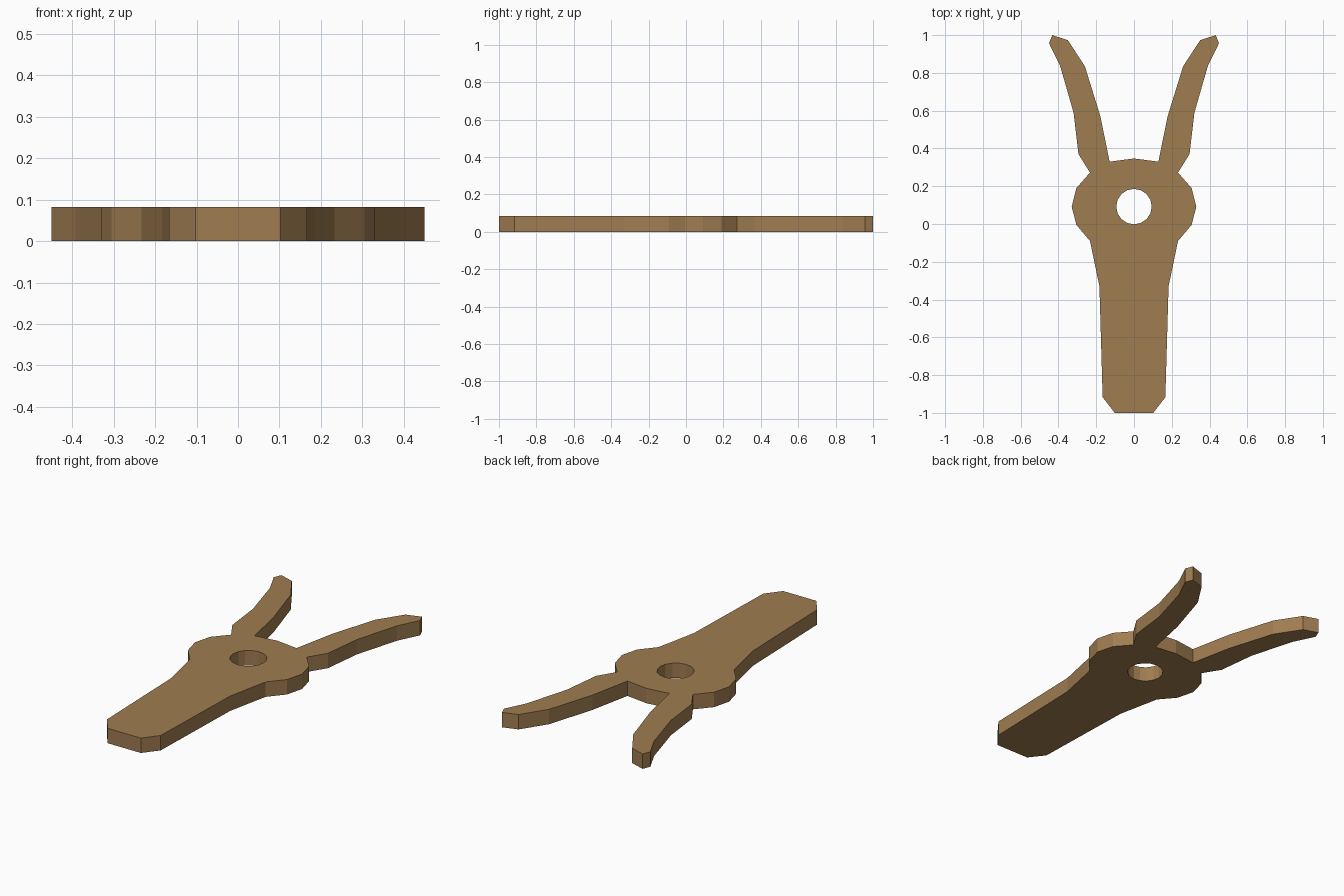
import bpy, bmesh, math

if "Cube" in bpy.data.objects:
    bpy.data.objects.remove(bpy.data.objects["Cube"])

THICKNESS = 0.083
HOLE_Y, HOLE_R, HOLE_STEPS = 0.092, 0.094, 8

wood = bpy.data.materials.new("brown_wood")
wood.diffuse_color = (0.35, 0.205, 0.083, 1)
wood.use_nodes = True
wood.node_tree.nodes["Principled BSDF"].inputs["Base Color"].default_value = wood.diffuse_color

# Right half of the outline: handle, round hub, curved prong
outline = [(0, -1), (0.102, -1), (0.166, -0.917), (0.183, -0.33),
           (0.233, -0.09), (0.305, -0.005), (0.33, 0.092), (0.305, 0.19),
           (0.233, 0.272), (0.294, 0.37), (0.32, 0.59), (0.392, 0.84),
           (0.45, 0.957), (0.433, 1.0), (0.35, 0.973), (0.26, 0.835),
           (0.178, 0.57), (0.129, 0.33), (0, 0.347)]

# Right half of the pivot hole, from top to bottom
for i in range(HOLE_STEPS + 1):
    a = math.pi * i / HOLE_STEPS
    outline.append((HOLE_R * math.sin(a), HOLE_Y + HOLE_R * math.cos(a)))

# Extrude the half profile and open it along the centre line
bm = bmesh.new()
face = bm.faces.new([bm.verts.new((x, y, 0)) for x, y in outline])
top = bmesh.ops.extrude_face_region(bm, geom=[face], use_keep_orig=True)["geom"]
bmesh.ops.translate(bm, vec=(0, 0, THICKNESS),
                    verts=[v for v in top if isinstance(v, bmesh.types.BMVert)])
bmesh.ops.recalc_face_normals(bm, faces=bm.faces)
seam = [f for f in bm.faces if all(abs(v.co.x) < 1e-5 for v in f.verts)]
bmesh.ops.delete(bm, geom=seam, context='FACES')

mesh = bpy.data.meshes.new("forked_plate")
bm.to_mesh(mesh)
bm.free()
mesh.materials.append(wood)
plate = bpy.data.objects.new("forked_plate", mesh)
bpy.context.collection.objects.link(plate)

# Mirror to the left side
mirror = plate.modifiers.new("mirror", 'MIRROR')
mirror.use_clip = True
mirror.merge_threshold = 0.001
